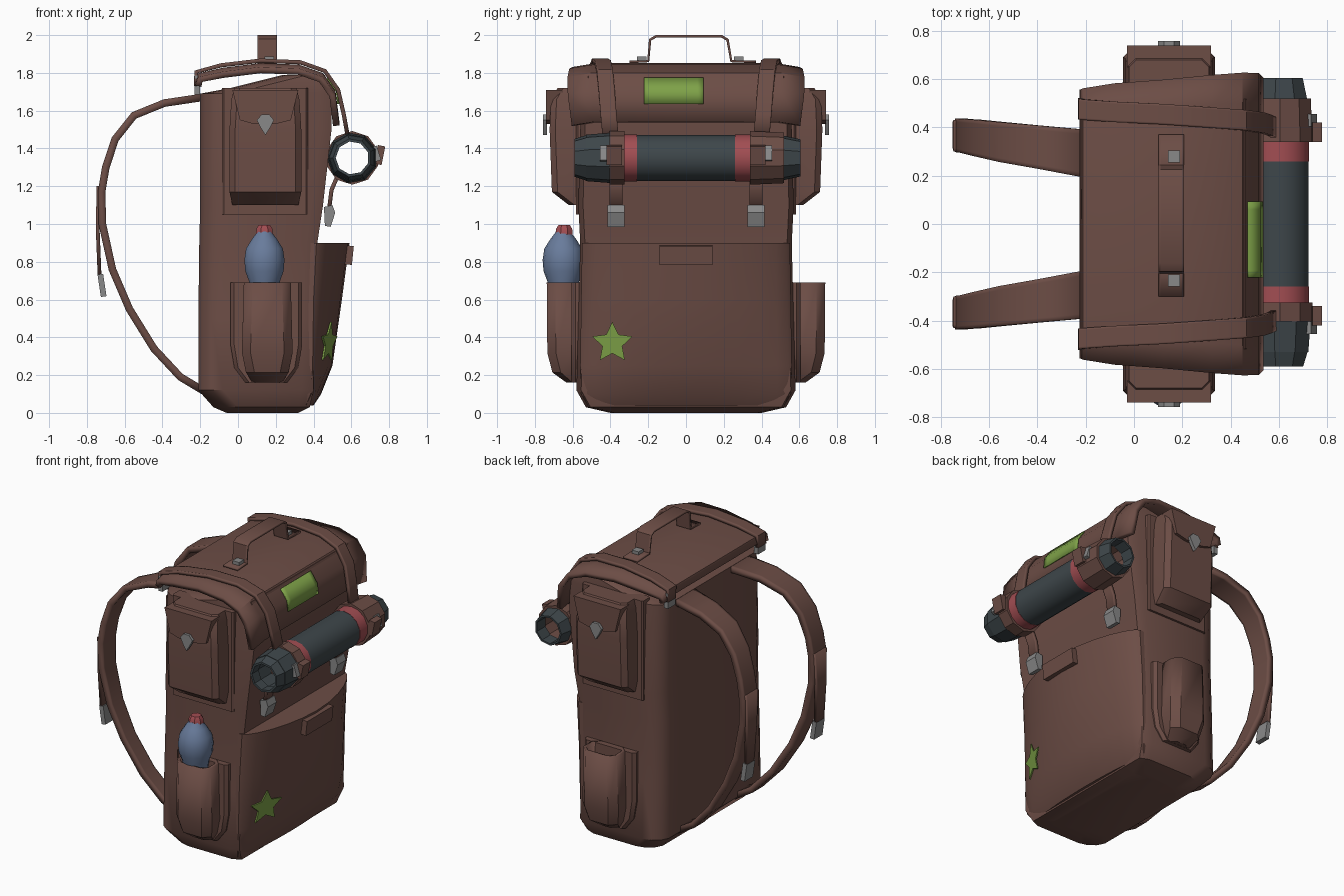
import bpy, bmesh, math
from mathutils import Vector

if "Cube" in bpy.data.objects:
    bpy.data.objects.remove(bpy.data.objects["Cube"])


def material(name, rgb):
    m = bpy.data.materials.new(name)
    m.use_nodes = True
    m.diffuse_color = (*rgb, 1)
    bsdf = next(n for n in m.node_tree.nodes if n.type == 'BSDF_PRINCIPLED')
    bsdf.inputs["Base Color"].default_value = (*rgb, 1)
    bsdf.inputs["Roughness"].default_value = 0.8
    return m


BROWN = material("brown canvas", (0.15, 0.074, 0.06))
DARK = material("dark grey fabric", (0.048, 0.062, 0.069))
RED = material("red", (0.36, 0.075, 0.085))
BLUE = material("bottle blue", (0.14, 0.2, 0.33))
METAL = material("grey metal", (0.25, 0.25, 0.25))
GREEN = material("green patch", (0.21, 0.36, 0.065))


def finish(name, bm, mat, thick=0.0):
    bmesh.ops.recalc_face_normals(bm, faces=bm.faces)
    me = bpy.data.meshes.new(name)
    bm.to_mesh(me)
    bm.free()
    me.materials.append(mat)
    ob = bpy.data.objects.new(name, me)
    bpy.context.collection.objects.link(ob)
    if thick:
        mod = ob.modifiers.new("thickness", 'SOLIDIFY')
        mod.thickness, mod.offset = thick, 0
    bpy.ops.object.select_all(action='DESELECT')
    ob.select_set(True)
    bpy.context.view_layer.objects.active = ob
    bpy.ops.object.shade_smooth_by_angle(angle=math.radians(35))
    return ob


def skin(bm, loops, closed, caps=()):
    """Bridge successive rows of vertices with quads and cap the chosen rows."""
    rows = [[bm.verts.new(p) for p in lp] for lp in loops]
    n = len(rows[0])
    for a, b in zip(rows, rows[1:]):
        for i in range(n if closed else n - 1):
            j = (i + 1) % n
            bm.faces.new((a[i], a[j], b[j], b[i]))
    for c in caps:
        bm.faces.new(rows[c])


def loft(name, sections, mat, c=0.03, thick=0.0):
    """Stack of chamfered rectangles (z, x0, x1, y0, y1); open top if thick."""
    bm = bmesh.new()
    loops = []
    for z, x0, x1, y0, y1 in sections:
        y0, y1 = min(y0, y1), max(y0, y1)
        loops.append([(x0 + c, y0, z), (x1 - c, y0, z), (x1, y0 + c, z), (x1, y1 - c, z),
                      (x1 - c, y1, z), (x0 + c, y1, z), (x0, y1 - c, z), (x0, y0 + c, z)])
    skin(bm, loops, True, (0,) if thick else (0, -1))
    return finish(name, bm, mat, thick)


def ribbon(name, path, mat, thick, axis=(0, 1, 0), droop=0.0):
    """Strap along (x, y, z, width) points, spread along the axis."""
    bm = bmesh.new()
    ax = Vector(axis)
    skin(bm, [[Vector(p[:3]) + ax * p[3] * f / 2 - Vector((0, 0, droop if abs(f) == 1 else 0))
               for f in (-1, -0.8, 0.8, 1)] for p in path], False)
    return finish(name, bm, mat, thick)


def box(name, centre, size, mat, rot=0.0):
    """Box, optionally turned about the y axis."""
    bm = bmesh.new()
    bmesh.ops.create_cube(bm, size=1)
    bmesh.ops.scale(bm, vec=size, verts=bm.verts)
    ob = finish(name, bm, mat)
    ob.location = centre
    ob.rotation_euler.y = rot
    return ob


def prism(name, outline, y0, y1, mat):
    """Extrude an (x, z) outline along y."""
    bm = bmesh.new()
    skin(bm, [[(x, y, z) for x, z in outline] for y in (y0, y1)], True, (0, 1))
    return finish(name, bm, mat)


def tube(name, centre, profile, sides, mat, upright=False):
    """Lathe (offset, radius) pairs about y, or about z when upright."""
    bm = bmesh.new()
    loops = []
    for h, r in profile:
        ring = [(r * math.cos(t), r * math.sin(t)) for t in
                (math.tau * (i + 0.5) / sides for i in range(sides))]
        loops.append([Vector(centre) + Vector((u, v, h) if upright else (u, h, v)) for u, v in ring])
    skin(bm, loops, True, (0, -1) if upright else ())
    bmesh.ops.remove_doubles(bm, verts=bm.verts, dist=1e-5)
    return finish(name, bm, mat)


# Main sack with well rounded back corners
body = [(0, -.06, .32, .4), (.03, -.13, .38, .53), (.12, -.21, .4, .58), (.5, -.21, .4, .57),
        (.9, -.205, .42, .56), (1.1, -.2, .45, .57), (1.5, -.2, .495, .56), (1.69, -.2, .495, .55),
        (1.72, -.04, .49, .55), (1.79, .24, .46, .54)]
bm = bmesh.new()
loops = []
for z, a, b, h in body:
    half = [(a, h - .1), (a + .025, h - .05), (a + .07, h - .015), (a + .13, h),
            (b - .06, h), (b, h - .025)]
    loops.append([(x, y, z) for x, y in half] + [(x, -y, z) for x, y in reversed(half)])
skin(bm, loops, True, (0, -1))
finish("main_sack", bm, BROWN)

# Front pocket with a rounded, bulging face
pouch = [(.04, .36, .4, .52), (.1, .385, .44, .555), (.25, .395, .5, .56),
         (.6, .4, .55, .555), (.9, .415, .59, .55)]
bm = bmesh.new()
arc_steps = [math.sin(math.pi / 2 * i / 6) for i in range(-6, 7)]
skin(bm, [[(.2, -h, z)] + [(e + (x - e) * max(0, math.cos(math.pi / 2 * f)) ** .65, f * h, z)
                           for f in arc_steps] + [(.2, h, z)] for z, e, x, h in pouch],
     True, (0, -1))
finish("front_pocket", bm, BROWN)
box("front_pocket_tab", (.588, 0, .835), (.04, .28, .1), BROWN, 0.1)

# Star badge lying on the slanted pocket face
bm = bmesh.new()
star = []
for i in range(10):
    r = 0.112 if i % 2 == 0 else 0.055
    t = math.pi / 2 + math.pi * i / 5
    star.append((-.39 + r * math.cos(t), .37 + r * math.sin(t)))
skin(bm, [[(.474 + .36 * (y + .39) + .1 * (z - .37) + d, y, z) for y, z in star]
          for d in (.002, .011)], True, (0, 1))
finish("star_badge", bm, GREEN)

# Lid and its patch
lid = [(-.21, 1.75, 1.11), (-.2, 1.785, 1.12), (-.08, 1.81, 1.16), (.12, 1.835, 1.19),
       (.32, 1.827, 1.23), (.44, 1.785, 1.25), (.5, 1.7, 1.25), (.52, 1.54, 1.21)]
ribbon("lid", [(x, 0, z, w) for x, z, w in lid], BROWN, 0.034, droop=0.02)
ribbon("lid_patch", [(.474, -.065, 1.773, .315), (.522, -.065, 1.705, .315),
                     (.53, -.065, 1.635, .315)], GREEN, 0.009)

# Carry handle
handle = [(-.3, 1.858), (-.2, 1.862), (-.19, 1.975), (-.16, 1.993), (.19, 1.993), (.22, 1.975),
          (.24, 1.862), (.37, 1.858)]
ribbon("carry_handle", [(.155, y, z, .105) for y, z in handle], BROWN, 0.014, axis=(1, 0, 0))
for y in (-.235, .28):
    box("handle_rivet", (.165, y, 1.875), (.05, .05, .025), METAL)

# Bedroll: hollow tube in coloured lengths, tapering at the tips
roll = (.605, 0, 1.35)


def sleeve(name, y0, y1, r0, r1, mat, sides=14, inner=.095):
    tube(name, roll, [(y0, inner), (y0, r0), (y1, r1), (y1, inner), (y0, inner)], sides, mat)


sleeve("bedroll_middle", -.27, .27, .122, .122, DARK)
sleeve("bedroll_red_band_right", -.335, -.26, .124, .124, RED)
sleeve("bedroll_red_band_left", .26, .345, .124, .124, RED)
sleeve("bedroll_strap_right", -.405, -.325, .142, .142, BROWN, 10)
sleeve("bedroll_strap_left", .34, .52, .142, .134, BROWN, 10)
sleeve("bedroll_end_right", -.53, -.4, .125, .135, DARK, 9)
sleeve("bedroll_tip_right", -.59, -.52, .102, .125, DARK, 9, .088)
sleeve("bedroll_tip_left", .515, .605, .12, .1, DARK, 9, .088)

for s, side in ((1, "left"), (-1, "right")):
    # Strap over the lid, down past the bedroll, with buckles
    over = [(-.222, 1.73, .48), (-.222, 1.805, .475), (-.09, 1.84, .465), (.12, 1.865, .455),
            (.33, 1.856, .44), (.46, 1.81, .43), (.53, 1.71, .42), (.56, 1.58, .41), (.58, 1.47, .4)]
    ribbon("lid_strap_" + side, [(x, s * y, z, .085) for x, z, y in over], BROWN, 0.022)
    ribbon("hanging_strap_" + side, [(.525, s * .37, 1.25, .07), (.495, s * .37, 1.18, .07),
                                     (.48, s * .37, 1.06, .07)], BROWN, 0.022)
    prism("front_buckle_" + side, [(.455, 1.09), (.5, 1.1), (.515, 1.06), (.49, .985), (.46, .99)],
          s * .325, s * .415, METAL)
    box("back_buckle_" + side, (-.215, s * .48, 1.735), (.03, .08, .1), METAL)
    box("bedroll_strap_end_" + side, (.75, s * .38, 1.365), (.04, .08, .1), BROWN, 0.2)
    box("bedroll_buckle_" + side, (.722, s * .43, 1.37), (.05, .05, .08), METAL, -0.3)

    # Upper side pocket with pointed flap and clasp
    loft("upper_pocket_base_" + side, [(z, -.085, .37, s * .5, s * .582) for z in (1.05, 1.72)],
         BROWN, 0.01)
    upper = [(1.1, -.03, .32, .62), (1.17, -.045, .335, .71), (1.5, -.045, .335, .722),
             (1.66, -.035, .325, .715), (1.72, -.02, .31, .68)]
    loft("upper_pocket_" + side, [(z, a, b, s * .5, s * y) for z, a, b, y in upper], BROWN, 0.03)
    prism("upper_pocket_flap_" + side, [(-.03, 1.71), (.32, 1.71), (.28, 1.55), (.2, 1.53),
                                        (.08, 1.53), (.01, 1.55)], s * .65, s * .74, BROWN)
    prism("pocket_clasp_" + side, [(.1, 1.55), (.125, 1.58), (.165, 1.58), (.19, 1.55), (.17, 1.51),
                                   (.145, 1.47), (.12, 1.51)], s * .735, s * .758, METAL)

    # Lower side pocket, open at the top
    lower = [(.16, .04, .26), (.24, -.02, .32), (.36, -.04, .34), (.69, -.04, .34)]
    loft("lower_pocket_base_" + side, [(z, a, b, s * .5, s * .605) for z, a, b in lower], BROWN, 0.02)
    bulge = [(.17, .08, .23, .63), (.22, .05, .26, .7), (.32, .03, .28, .725), (.69, .04, .27, .728)]
    loft("lower_pocket_" + side, [(z, a, b, s * .57, s * y) for z, a, b, y in bulge],
         BROWN, 0.04, thick=0.02)

    # Shoulder strap, adjuster tail and buckle
    arc = [(-.19, 1.67, .29, .2), (-.39, 1.64, .318, .18), (-.55, 1.575, .34, .165),
           (-.65, 1.45, .357, .15), (-.7, 1.3, .365, .14), (-.722, 1.17, .368, .14),
           (-.718, 1.0, .368, .13), (-.665, .76, .36, .12), (-.575, .55, .35, .11),
           (-.445, .34, .33, .11), (-.305, .19, .31, .11), (-.18, .115, .3, .11)]
    ribbon("shoulder_strap_" + side, [(x, s * y, z, w) for x, z, y, w in arc], BROWN, 0.04)
    ribbon("strap_tail_" + side, [(-.738, s * .365, 1.2, .13), (-.743, s * .37, .98, .1),
                                  (-.733, s * .37, .73, .08)], BROWN, 0.02)
    box("strap_buckle_" + side, (-.72, s * .37, .675), (.03, .09, .12), METAL, -0.15)

# Water bottle in the right lower pocket
tube("bottle", (.14, -.65, 0), [(.3, .07), (.64, .075), (.7, .085), (.75, .104), (.81, .109),
                                (.87, .1), (.92, .068), (.95, .045), (.96, .04)], 14, BLUE, True)
tube("bottle_cap", (.14, -.645, 0), [(.945, .048), (.975, .046), (.995, .032)], 8, RED, True)
